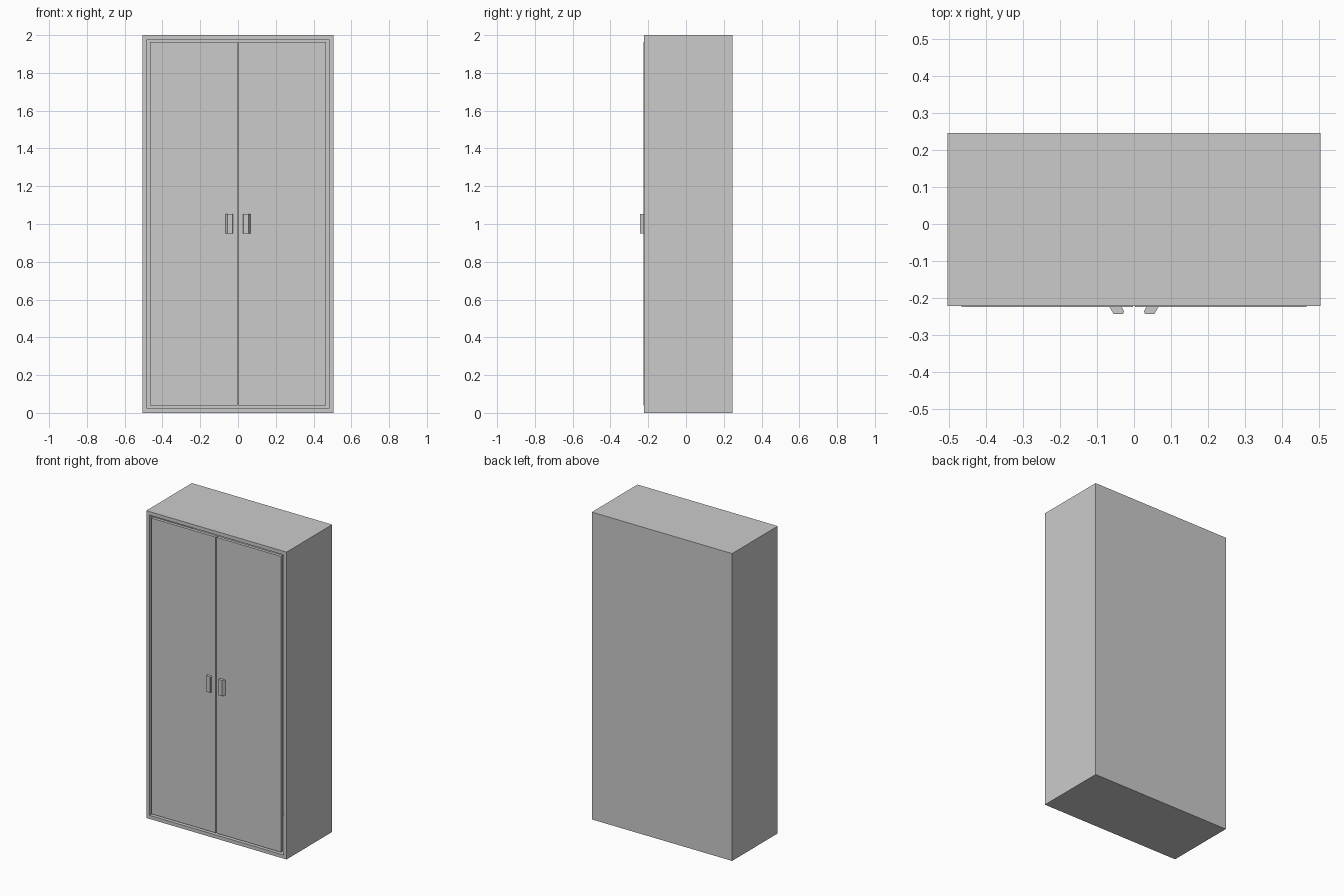
import bpy, bmesh
from mathutils import Vector

if "Cube" in bpy.data.objects:
    bpy.data.objects.remove(bpy.data.objects["Cube"])

BACK, FRONT = 0.247, -0.222
DOOR_FRONT, HANDLE_FRONT = -0.225, -0.244


def finish(bm, name):
    bmesh.ops.recalc_face_normals(bm, faces=bm.faces)
    mesh = bpy.data.meshes.new(name)
    bm.to_mesh(mesh)
    bm.free()
    obj = bpy.data.objects.new(name, mesh)
    bpy.context.collection.objects.link(obj)
    return obj


def box_bmesh(lo, hi):
    lo, hi = Vector(lo), Vector(hi)
    bm = bmesh.new()
    bmesh.ops.create_cube(bm, size=1)
    bmesh.ops.scale(bm, vec=hi - lo, verts=bm.verts)
    bmesh.ops.translate(bm, vec=(lo + hi) / 2, verts=bm.verts)
    return bm


def prism(name, profile, z0, z1):
    bm = bmesh.new()
    face = bm.faces.new([bm.verts.new((x, y, z0)) for x, y in profile])
    top = bmesh.ops.extrude_face_region(bm, geom=[face])["geom"]
    # keep the base face so the prism is closed
    if not face.is_valid:
        bm.faces.new([v for v in bm.verts if v not in top])
    moved = [v for v in top if isinstance(v, bmesh.types.BMVert)]
    bmesh.ops.translate(bm, vec=(0, 0, z1 - z0), verts=moved)
    return finish(bm, name)


# Cabinet carcass: one box with its front opened into a hollow interior
bm = box_bmesh((-0.505, FRONT, 0), (0.505, BACK, 2))
bm.faces.ensure_lookup_table()
bmesh.ops.recalc_face_normals(bm, faces=bm.faces)
front = min(bm.faces, key=lambda f: f.calc_center_median().y)
bmesh.ops.inset_region(bm, faces=[front], thickness=0.033)
inner = bmesh.ops.extrude_discrete_faces(bm, faces=[front])["faces"][0]
bmesh.ops.translate(bm, vec=(0, BACK - FRONT - 0.02, 0), verts=inner.verts)
finish(bm, "cabinet_body")

# Doors and chamfered pull handles, mirrored left and right
grip = [(0.066, DOOR_FRONT), (0.055, HANDLE_FRONT), (0.030, HANDLE_FRONT),
        (0.027, -0.237), (0.033, DOOR_FRONT)]
for side, s in (("left", -1), ("right", 1)):
    x0, x1 = sorted((s * 0.003, s * 0.467))
    finish(box_bmesh((x0, DOOR_FRONT, 0.038), (x1, DOOR_FRONT + 0.02, 1.963)),
           side + "_door")
    prism(side + "_handle", [(s * x, y) for x, y in grip], 0.95, 1.053)
